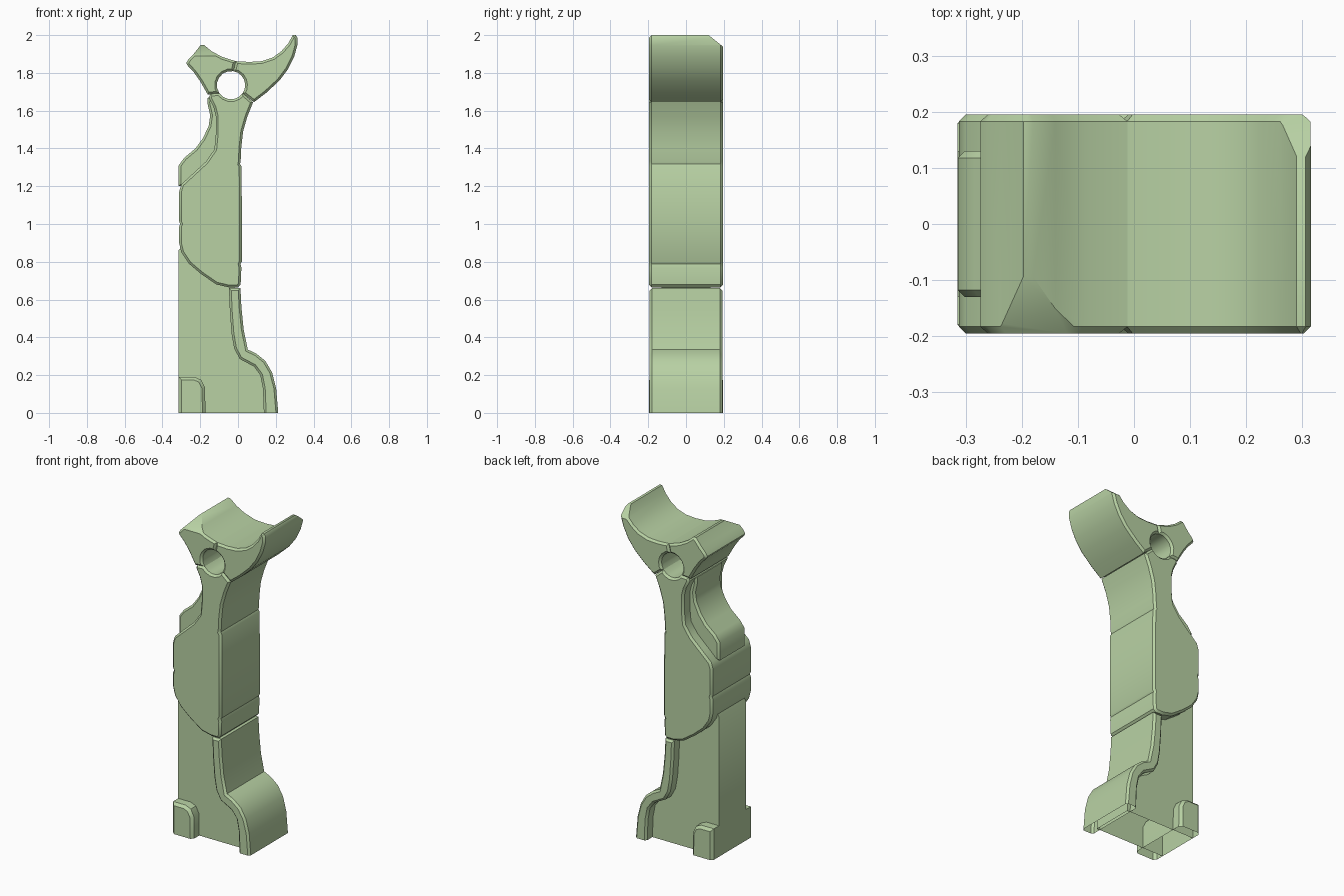
import bpy, bmesh
from math import radians, sin, cos
from mathutils import Vector

HOLE, RADIUS = (-0.037, 1.735), 0.075

green = bpy.data.materials.new("sage_green")
green.diffuse_color = (0.48, 0.64, 0.37, 1)


def arc(start, end, n):
    """Points on the rim of the round hole, angles in degrees."""
    out = []
    for i in range(n + 1):
        a = radians(start + (end - start) * i / n)
        out.append((HOLE[0] + RADIUS * cos(a), HOLE[1] + RADIUS * sin(a)))
    return out


def slice_off(bm, co, no, fill):
    """Cut away everything on the normal side of a plane."""
    cut = bmesh.ops.bisect_plane(bm, geom=bm.verts[:] + bm.edges[:] + bm.faces[:],
                                 plane_co=Vector(co), plane_no=Vector(no).normalized(),
                                 clear_outer=True)
    if fill:
        edges = [g for g in cut["geom_cut"] if isinstance(g, bmesh.types.BMEdge)]
        bmesh.ops.holes_fill(bm, edges=edges, sides=0)


def slab(name, profile, half, bevel=0.012, chip=None):
    """Extrude an xz profile along y, chamfer both rims, trim chips and the open base."""
    bm = bmesh.new()
    face = bm.faces.new([bm.verts.new((x, -half, z)) for x, z in profile])
    ext = bmesh.ops.extrude_face_region(bm, geom=[face], use_keep_orig=True)
    moved = [v for v in ext["geom"] if isinstance(v, bmesh.types.BMVert)]
    bmesh.ops.translate(bm, verts=moved, vec=(0, 2 * half, 0))
    bmesh.ops.recalc_face_normals(bm, faces=bm.faces[:])
    rim = [e for e in bm.edges if abs(e.verts[0].co.y - e.verts[1].co.y) < 1e-4]
    if bevel:
        bmesh.ops.bevel(bm, geom=rim, offset=bevel, segments=1, profile=0.5,
                        affect='EDGES', clamp_overlap=False)
    bmesh.ops.recalc_face_normals(bm, faces=bm.faces[:])
    if chip:
        slice_off(bm, *chip, True)
        bmesh.ops.recalc_face_normals(bm, faces=bm.faces[:])
    if min(v.co.z for v in bm.verts) < 0:
        slice_off(bm, (0, 0, 0), (0, 0, -1), False)
    me = bpy.data.meshes.new(name)
    bm.to_mesh(me)
    bm.free()
    me.materials.append(green)
    me.polygons.foreach_set("use_smooth", [True] * len(me.polygons))
    me.set_sharp_from_angle(angle=radians(40))
    ob = bpy.data.objects.new(name, me)
    bpy.context.collection.objects.link(ob)
    return ob


W = 0.195

# Top fork, short left wing with a worn front corner
slab("left_wing",
     [(-0.012, 1.862)] + arc(80, 215, 6)
     + [(-0.16, 1.685), (-0.2, 1.755), (-0.235, 1.805), (-0.268, 1.84), (-0.274, 1.853),
        (-0.262, 1.872), (-0.235, 1.9), (-0.197, 1.948), (-0.18, 1.948),
        (-0.14, 1.915), (-0.085, 1.885)],
     W, chip=((0, -0.09, 1.95), (0, -0.06, 0.105)))

# Top fork, long curved right wing with a clipped back corner
slab("right_wing",
     [(-0.012, 1.862), (0.06, 1.858), (0.125, 1.862), (0.185, 1.882), (0.23, 1.915),
      (0.265, 1.955), (0.29, 2.0), (0.306, 2.0), (0.315, 1.985), (0.314, 1.945),
      (0.297, 1.885), (0.265, 1.82), (0.22, 1.76), (0.15, 1.695), (0.085, 1.645),
      (0.04, 1.68)]
     + arc(-35, 80, 6),
     W, chip=((0, 0.12, 2.0), (0, 0.06, 0.075)))

# Main body with neck under the hole and faint grooves on both edges
slab("body",
     arc(215, 325, 5)
     + [(0.04, 1.68), (0.08, 1.645), (0.05, 1.57), (0.027, 1.49), (0.017, 1.4),
        (0.014, 1.33), (0.011, 1.318), (0.018, 1.305), (0.021, 1.05), (0.02, 0.8),
        (0.013, 0.788), (0.018, 0.77), (0.014, 0.68), (0.0, 0.665), (-0.05, 0.665),
        (-0.115, 0.68), (-0.195, 0.735), (-0.26, 0.79), (-0.3, 0.85), (-0.312, 0.9),
        (-0.312, 0.985), (-0.306, 1.0), (-0.312, 1.015), (-0.312, 1.17),
        (-0.3, 1.21), (-0.235, 1.27), (-0.17, 1.33), (-0.125, 1.395),
        (-0.117, 1.48), (-0.117, 1.57), (-0.13, 1.62), (-0.155, 1.67), (-0.145, 1.69)],
     W)

# Narrower raised pad behind the neck
slab("shoulder_pad",
     [(-0.1, 1.67), (-0.16, 1.67), (-0.162, 1.64), (-0.147, 1.575), (-0.155, 1.52),
      (-0.185, 1.455), (-0.225, 1.4), (-0.285, 1.35), (-0.314, 1.31), (-0.314, 1.2),
      (-0.22, 1.2), (-0.08, 1.38), (-0.07, 1.55)],
     0.13)

# Recessed lower column, open underneath
slab("column",
     [(-0.315, -0.1), (0.16, -0.1), (0.15, 0.18), (0.09, 0.27), (0.01, 0.33),
      (-0.015, 0.45), (-0.02, 0.85), (-0.24, 0.95), (-0.315, 0.86)],
     0.13, bevel=0)

# Curved front leg with flared foot, open underneath
slab("front_leg",
     [(0.013, 0.66), (0.018, 0.56), (0.03, 0.44), (0.052, 0.335), (0.095, 0.315),
      (0.145, 0.275), (0.18, 0.215), (0.202, 0.13), (0.213, 0), (0.22, -0.1),
      (0.14, -0.1), (0.137, 0), (0.132, 0.13), (0.118, 0.2), (0.085, 0.245),
      (0.01, 0.285), (-0.02, 0.34), (-0.034, 0.42), (-0.043, 0.54), (-0.048, 0.66)],
     0.192)

# Rounded rear foot block, open underneath
slab("rear_foot",
     [(-0.315, -0.1), (-0.315, 0.19), (-0.23, 0.19), (-0.195, 0.175), (-0.175, 0.135),
      (-0.172, 0), (-0.17, -0.1)],
     W, bevel=0.016)
